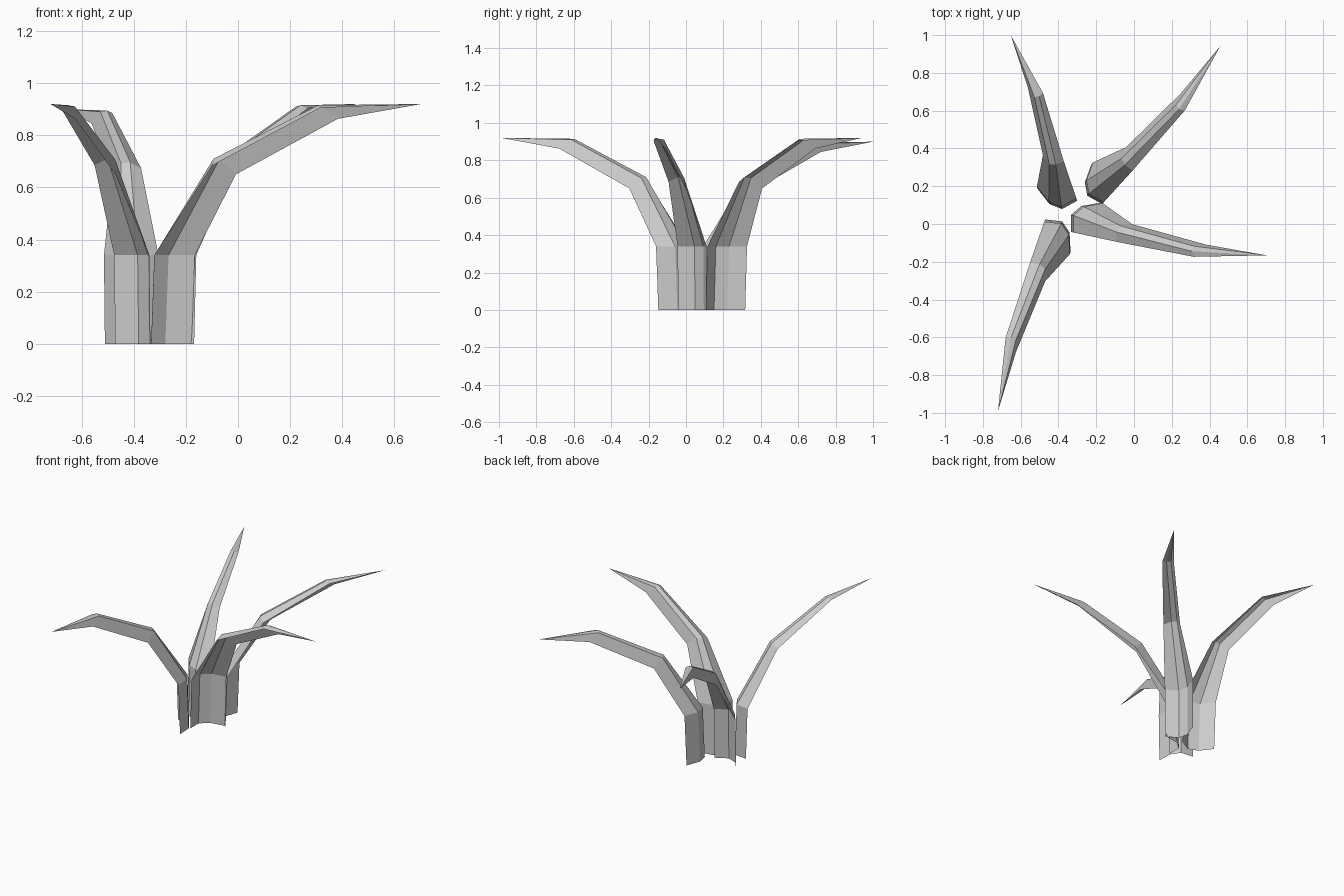
import bpy
import bmesh
from math import radians
from mathutils import Matrix, Vector

cube = bpy.data.objects.get("Cube")
if cube:
    bpy.data.objects.remove(cube)

# Single plain material
grey = bpy.data.materials.new("leaf_grey")
grey.use_nodes = True
colour = (0.6, 0.6, 0.6, 1)
grey.diffuse_color = colour
grey.node_tree.nodes["Principled BSDF"].inputs["Base Color"].default_value = colour

# Channel-shaped leaf: four points across, from stalk to blade
STALK = [(0, 0), (0.09, -0.01), (0.13, -0.07), (0.135, -0.172)]
BEND = [(-0.075, -0.215, 0.685), (-0.025, -0.225, 0.71),
        (0.005, -0.25, 0.705), (0.005, -0.315, 0.65)]
DROOP = [(-0.205, -0.615, 0.905), (-0.175, -0.61, 0.915),
         (-0.15, -0.625, 0.91), (-0.15, -0.69, 0.863)]
TIP = (-0.245, -1.002, 0.92)
STALK_TOP = 0.34
CENTRE = Vector((0.09, -0.06, STALK_TOP))


def add_leaf(name, origin, angle, reach=1.0, rise=1.0):
    """One open folded leaf, turned about its stalk and placed."""
    def blade(p):
        d = Vector(p) - CENTRE
        return CENTRE + Vector((d.x * reach, d.y * reach, d.z * rise))

    rings = [
        [Vector((x + 0.004, y + 0.012, 0)) for x, y in STALK],
        [Vector((x, y, STALK_TOP)) for x, y in STALK],
        [blade(p) for p in BEND],
        [blade(p) for p in DROOP],
    ]
    bm = bmesh.new()
    verts = [[bm.verts.new(p) for p in ring] for ring in rings]
    tip = bm.verts.new(blade(TIP))
    for low, high in zip(verts, verts[1:]):
        for i in range(3):
            bm.faces.new((low[i + 1], low[i], high[i], high[i + 1]))
    for i in range(3):
        bm.faces.new((verts[-1][i + 1], verts[-1][i], tip))
    turn = Matrix.Rotation(radians(angle), 4, "Z")
    bm.transform(Matrix.Translation((*origin, 0)) @ turn)
    mesh = bpy.data.meshes.new(name)
    bm.to_mesh(mesh)
    bm.free()
    mesh.materials.append(grey)
    obj = bpy.data.objects.new(name, mesh)
    bpy.context.collection.objects.link(obj)


# Four leaves around the clump
add_leaf("front_leaf", (-0.475, 0.012), 0)
add_leaf("left_leaf", (-0.32, -0.045), 97)
add_leaf("back_left_leaf", (-0.16, 0.115), 157)
add_leaf("back_right_leaf", (-0.305, 0.135), 215, 0.9, 0.965)
